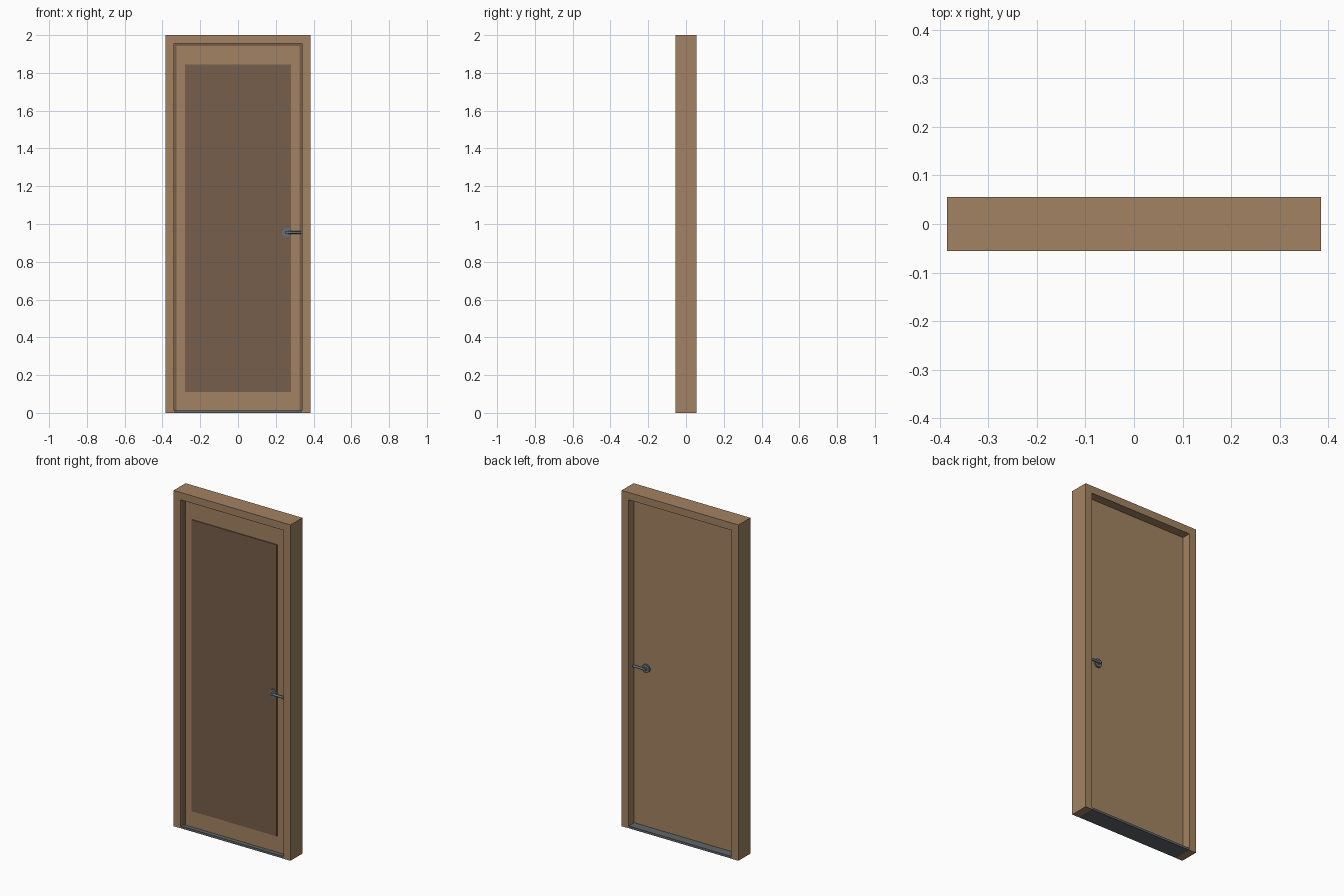
import bpy
import math

if "Cube" in bpy.data.objects:
    bpy.data.objects.remove(bpy.data.objects["Cube"], do_unlink=True)


def material(name, rgb):
    m = bpy.data.materials.new(name)
    m.use_nodes = True
    color = (*rgb, 1)
    m.diffuse_color = color
    m.node_tree.nodes["Principled BSDF"].inputs["Base Color"].default_value = color
    return m


wood = material("light wood", (0.36, 0.225, 0.122))
dark_wood = material("dark wood", (0.185, 0.113, 0.071))
sill_grey = material("sill grey", (0.12, 0.132, 0.137))
metal = material("handle metal", (0.135, 0.16, 0.18))


def box(name, x, y, z, mat):
    """Box from (min, max) ranges on each axis."""
    spans = (x, y, z)
    bpy.ops.mesh.primitive_cube_add(size=1, location=[(a + b) / 2 for a, b in spans])
    ob = bpy.context.object
    ob.name = name
    ob.scale = [b - a for a, b in spans]
    bpy.ops.object.transform_apply(location=False, rotation=False, scale=True)
    ob.data.materials.append(mat)
    return ob


def rod(name, radius, length, location, rotation):
    bpy.ops.mesh.primitive_cylinder_add(vertices=32, radius=radius, depth=length,
                                        location=location, rotation=rotation)
    ob = bpy.context.object
    ob.name = name
    ob.data.materials.append(metal)
    bpy.ops.object.shade_smooth_by_angle()
    return ob


def surround(name, inner_x, outer_x, inner_z, outer_z, bottom, y0, y1, mat):
    """Three-sided arch of flat boards, extruded through the wall depth."""
    pts = [(-outer_x, bottom), (-outer_x, outer_z), (outer_x, outer_z), (outer_x, bottom),
           (inner_x, bottom), (inner_x, inner_z), (-inner_x, inner_z), (-inner_x, bottom)]
    n = len(pts)
    verts = [(x, y, z) for y in (y0, y1) for x, z in pts]
    # left board, head board and right board
    quads = [(0, 1, 6, 7), (1, 2, 5, 6), (2, 3, 4, 5)]
    faces = quads + [tuple(i + n for i in reversed(q)) for q in quads]
    faces += [(i, i + n, (i + 1) % n + n, (i + 1) % n) for i in range(n)]
    mesh = bpy.data.meshes.new(name)
    mesh.from_pydata(verts, [], faces)
    mesh.materials.append(mat)
    ob = bpy.data.objects.new(name, mesh)
    bpy.context.collection.objects.link(ob)
    return ob


HALF_W, HALF_D, HEIGHT = 0.385, 0.056, 2.0
OPEN_X, OPEN_Z = 0.34, 1.956
LEAF_FRONT, LEAF_BACK = -0.03, 0.003
SILL = 0.013

# Frame, stop strip and sill
surround("door_frame", OPEN_X, HALF_W, OPEN_Z, HEIGHT, 0, -HALF_D, HALF_D, wood)
surround("stop_strip", 0.326, OPEN_X, 1.943, OPEN_Z, SILL,
         LEAF_FRONT - 0.004, LEAF_FRONT + 0.002, dark_wood)
box("sill", (-OPEN_X, OPEN_X), (-HALF_D + 0.001, HALF_D - 0.001), (0, SILL), sill_grey)

# Leaf with a raised front panel
box("door_leaf", (-OPEN_X, OPEN_X), (LEAF_FRONT, LEAF_BACK), (SILL, OPEN_Z), wood)
box("front_panel", (-0.28, 0.28), (LEAF_FRONT - 0.006, LEAF_FRONT + 0.002),
    (0.11, 1.845), dark_wood)

# Lever handles on both faces
HX, HZ, TIP = 0.258, 0.955, 0.334
for side, face, direction in (("front", LEAF_FRONT, -1), ("back", LEAF_BACK, 1)):
    across = (math.pi / 2, 0, 0)
    rod(side + "_rose", 0.025, 0.01, (HX, face + direction * 0.005, HZ), across)
    rod(side + "_handle_neck", 0.009, 0.024, (HX, face + direction * 0.012, HZ), across)
    rod(side + "_lever", 0.007, TIP - HX,
        ((HX + TIP) / 2, face + direction * 0.018, HZ), (0, math.pi / 2, 0))
